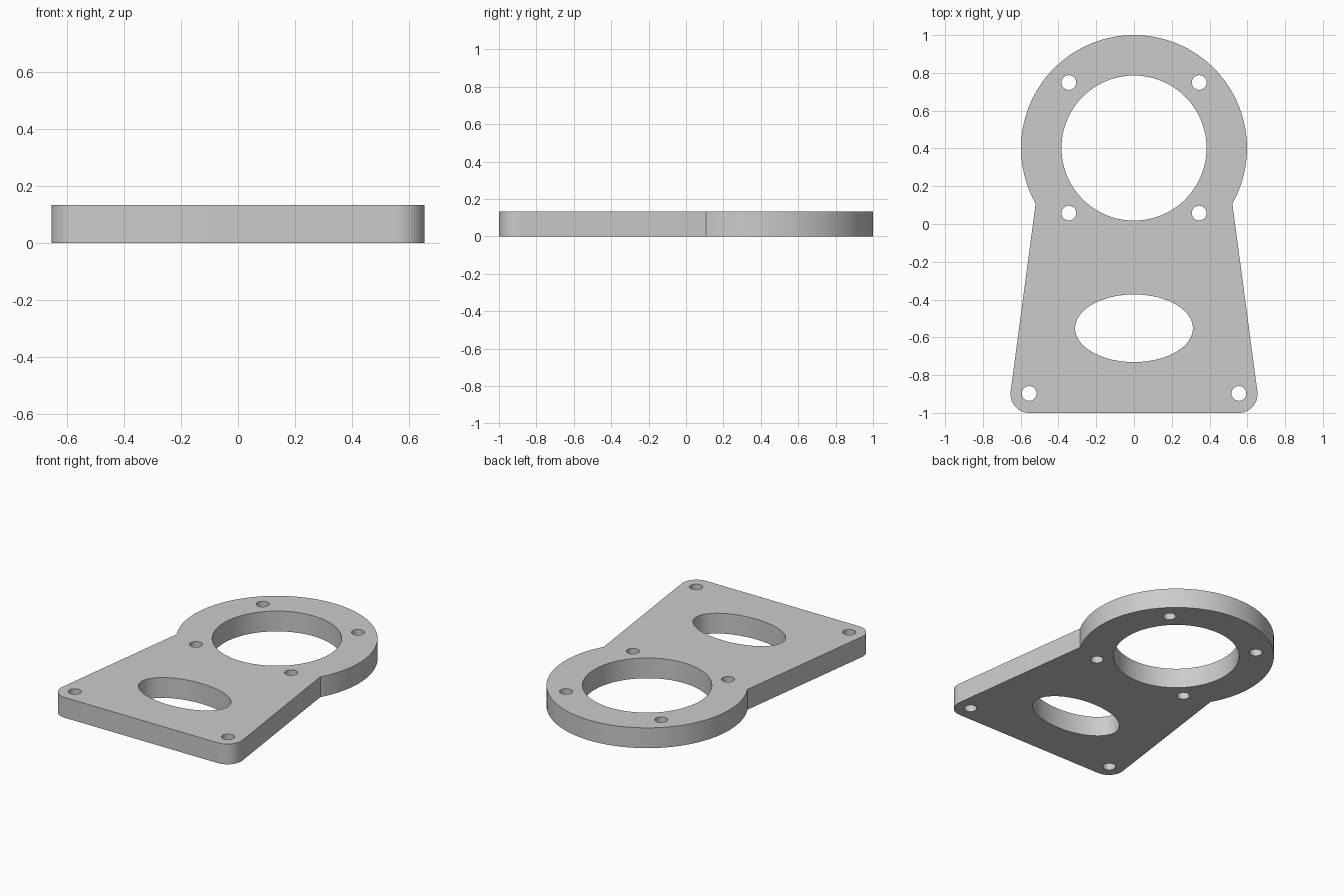
import bpy, bmesh
from math import cos, sin, radians, acos, asin

cube = bpy.data.objects.get("Cube")
if cube:
    bpy.data.objects.remove(cube)

THICK = 0.133
RING_Y, RING_R = 0.402, 0.598      # round head
CORNER_X, CORNER_Y, CORNER_R = 0.554, -0.9, 0.1
NECK_Y = 0.108                     # where head meets the tapered foot


def arc(cx, cy, rx, ry, start, end, steps):
    """Points along an elliptical arc, angles in degrees."""
    angles = [radians(start + (end - start) * i / steps) for i in range(steps + 1)]
    return [(cx + rx * cos(a), cy + ry * sin(a)) for a in angles]


def hole(cx, cy, rx, ry, steps):
    return arc(cx, cy, rx, ry, 0, 360, steps)[:-1]


# Outer outline: right half from bottom corner to the top, then mirrored
neck = asin((NECK_Y - RING_Y) / RING_R) * 180 / 3.14159265
half = arc(CORNER_X, CORNER_Y, CORNER_R, CORNER_R, -90, 7.5, 16)
half += arc(0, RING_Y, RING_R, RING_R, neck, 90, 60)
outline = half + [(-x, y) for x, y in reversed(half[:-1])]

# Bore, oval window and bolt holes
loops = [outline, hole(0, RING_Y, 0.384, 0.384, 96), hole(0, -0.552, 0.312, 0.179, 72)]
for side in (-1, 1):
    loops += [hole(side * x, y, 0.039, 0.039, 32)
              for x, y in ((0.345, 0.749), (0.345, 0.058), (0.555, -0.897))]

# Filled flat profile, extruded to a plate
curve = bpy.data.curves.new("mounting_plate_profile", 'CURVE')
curve.dimensions = '2D'
curve.fill_mode = 'BOTH'
curve.extrude = THICK / 2
for points in loops:
    spline = curve.splines.new('POLY')
    spline.points.add(len(points) - 1)
    for p, (x, y) in zip(spline.points, points):
        p.co = (x, y, 0, 1)
    spline.use_cyclic_u = True

profile = bpy.data.objects.new("mounting_plate_profile", curve)
bpy.context.collection.objects.link(profile)
bpy.context.view_layer.update()
mesh = bpy.data.meshes.new_from_object(
    profile.evaluated_get(bpy.context.evaluated_depsgraph_get()))
bpy.data.objects.remove(profile)

# Weld caps to walls and stand the plate on the ground
bm = bmesh.new()
bm.from_mesh(mesh)
bmesh.ops.remove_doubles(bm, verts=bm.verts, dist=0.0001)
bmesh.ops.recalc_face_normals(bm, faces=bm.faces)
bmesh.ops.translate(bm, verts=bm.verts, vec=(0, 0, THICK / 2))
bm.to_mesh(mesh)
bm.free()

grey = bpy.data.materials.new("plain_grey")
grey.use_nodes = True
colour = (0.6, 0.6, 0.6, 1)
grey.diffuse_color = colour
grey.node_tree.nodes["Principled BSDF"].inputs["Base Color"].default_value = colour
mesh.materials.clear()
mesh.materials.append(grey)

mesh.name = "mounting_plate"
plate = bpy.data.objects.new("mounting_plate", mesh)
bpy.context.collection.objects.link(plate)
bpy.context.view_layer.objects.active = plate
plate.select_set(True)
bpy.ops.object.shade_smooth_by_angle(angle=radians(25))
